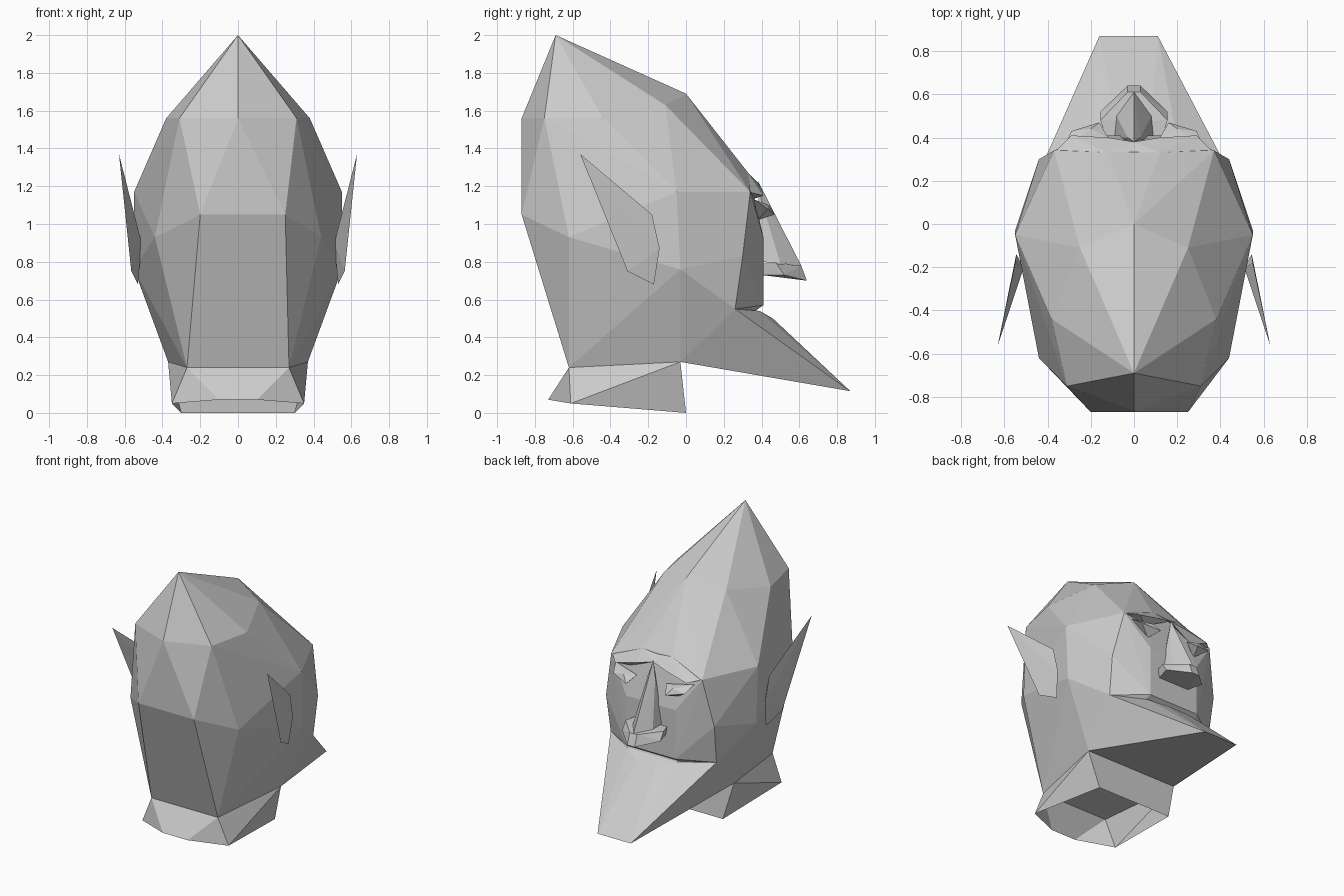
import bpy
import bmesh
from mathutils import Vector

default_cube = bpy.data.objects.get("Cube")
if default_cube:
    bpy.data.objects.remove(default_cube, do_unlink=True)

# One plain grey for the whole bust
grey = bpy.data.materials.new("stone_grey")
grey.use_nodes = True
colour = (0.6, 0.6, 0.6, 1)
grey.diffuse_color = colour
grey.node_tree.nodes["Principled BSDF"].inputs["Base Color"].default_value = colour


def mirrored(points, side=0):
    """Points on both sides of the middle, or on one side only."""
    sides = (side,) if side else (-1, 1)
    return {(s * x, y, z) for s in sides for x, y, z in points}


def faceted_part(name, points, open_below=None):
    """Wrap points in a flat-faced shell, optionally leaving the underside open."""
    bm = bmesh.new()
    for p in points:
        bm.verts.new(Vector(p))
    hull = bmesh.ops.convex_hull(bm, input=bm.verts)
    loose = [v for v in bm.verts if not v.link_faces]
    bmesh.ops.delete(bm, geom=loose, context='VERTS')
    bmesh.ops.recalc_face_normals(bm, faces=bm.faces)
    if open_below is not None:
        under = [f for f in bm.faces if f.normal.z < open_below]
        bmesh.ops.delete(bm, geom=under, context='FACES')
    mesh = bpy.data.meshes.new(name)
    bm.to_mesh(mesh)
    bm.free()
    mesh.materials.append(grey)
    part = bpy.data.objects.new(name, mesh)
    bpy.context.scene.collection.objects.link(part)
    return part


# Corners shared by the skull, neck and beard
jaw_corner = (.43, .26, .55)
chin_side = (.2, .41, .57)
nape_side = (.27, -.62, .24)
throat_side = (.37, -.03, .27)

# Skull: tall pointed crown, wide temples, flat back and face
crown_sides = [(0, -.69, 2), (.31, -.75, 1.56), (.38, -.44, 1.56),
               (.25, -.11, 1.63), (0, 0, 1.69), (0, -.87, 1.56)]
temple_sides = [(.55, -.05, 1.17), (.55, -.03, .76), (.44, -.62, .93)]
face_sides = [(.12, .33, 1.27), (.37, .34, 1.17), (.44, .3, .83),
              (.2, .41, .93)]
back_edge = {(-.2, -.87, 1.05), (.25, -.87, 1.05)}
skull_sides = crown_sides + temple_sides + face_sides
skull_sides += [jaw_corner, chin_side, nape_side, throat_side]
faceted_part("skull", mirrored(skull_sides) | back_edge, open_below=-.95)

# Neck: short flared stump, open underneath
neck_sides = [nape_side, throat_side, (.1, -.73, .07), (.35, -.61, .05),
              (.28, -.2, 0), (.3, 0, 0)]
faceted_part("neck", mirrored(neck_sides), open_below=-.9)

# Beard: long wedge, slightly off centre at the tip
beard_sides = [jaw_corner, throat_side, (.2, .39, .54), (.08, .46, .5)]
beard_tip = {(-.16, .87, .115), (.11, .87, .115)}
faceted_part("beard", mirrored(beard_sides) | beard_tip)

# Nose and the protruding upper lip
nose_sides = [(0, .38, 1.23), (.03, .4, 1.12), (0, .53, .87), (0, .61, .78),
              (.08, .5, .79), (.09, .4, .8)]
faceted_part("nose", mirrored(nose_sides))
lip_sides = [(.03, .64, .7), (.03, .61, .78), (.155, .52, .73),
             (.155, .48, .79), (.13, .4, .79), (.12, .4, .73)]
faceted_part("upper_lip", mirrored(lip_sides))

# Paired parts: brows, eyelids and pointed ears
brow = [(0, .32, 1.27), (0, .38, 1.22), (.12, .33, 1.27), (.12, .4, 1.19),
        (.29, .41, 1.15), (.37, .33, 1.17), (.2, .35, 1.13)]
eyelid = [(.16, .47, 1.05), (.29, .43, 1.08), (.12, .4, 1.1),
          (.32, .36, 1.13), (.2, .44, 1.1), (.2, .38, 1.02)]
ear = [(.63, -.56, 1.37), (.55, -.18, 1.05), (.545, -.14, .87),
       (.53, -.17, .68), (.565, -.31, .75), (.51, -.2, .9)]
for side, label in ((1, "left"), (-1, "right")):
    faceted_part(label + "_brow", mirrored(brow, side))
    faceted_part(label + "_eyelid", mirrored(eyelid, side))
    faceted_part(label + "_ear", mirrored(ear, side))
